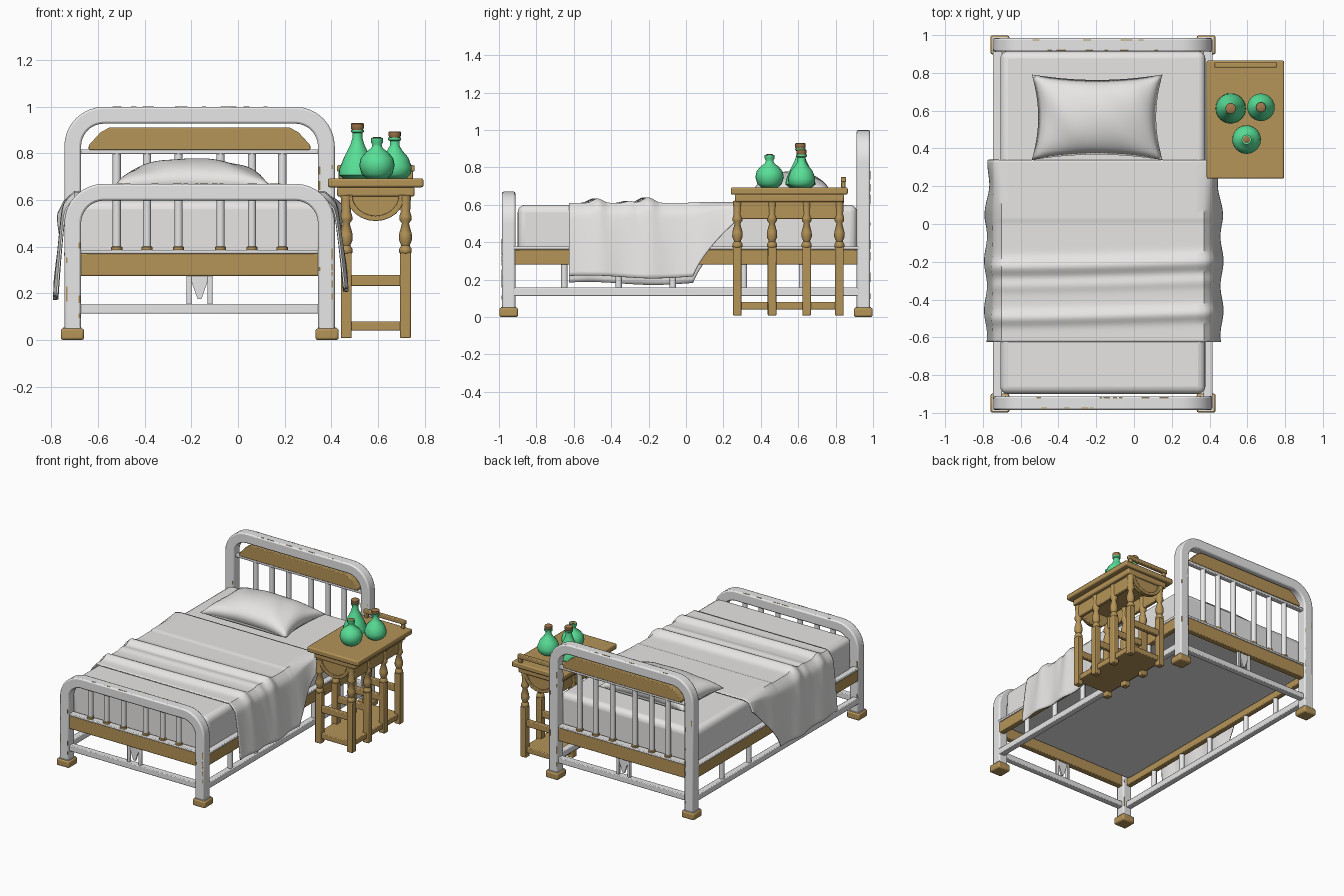
import bpy, bmesh, math, random
from mathutils import Vector

if "Cube" in bpy.data.objects:
    bpy.data.objects.remove(bpy.data.objects["Cube"])

random.seed(4)


def material(name, rgb):
    m = bpy.data.materials.new(name)
    m.diffuse_color = (*rgb, 1)
    m.use_nodes = True
    m.node_tree.nodes["Principled BSDF"].inputs["Base Color"].default_value = m.diffuse_color
    return m


PAINT = material("white paint", (0.80, 0.80, 0.80))
LINEN = material("bed linen", (0.86, 0.85, 0.84))
WOOD = material("brown wood", (0.46, 0.295, 0.098))
GLASS = material("green glass", (0.10, 0.74, 0.31))
CORK = material("cork", (0.36, 0.19, 0.075))


def finish(name, bm, mat, bevel=0, angle=35, segments=2):
    bmesh.ops.recalc_face_normals(bm, faces=bm.faces)
    me = bpy.data.meshes.new(name)
    bm.to_mesh(me)
    bm.free()
    me.materials.append(mat)
    me.shade_smooth()
    me.set_sharp_from_angle(angle=math.radians(angle))
    ob = bpy.data.objects.new(name, me)
    bpy.context.collection.objects.link(ob)
    if bevel:
        b = ob.modifiers.new("bevel", 'BEVEL')
        b.width, b.segments = bevel, segments
        b.limit_method = 'ANGLE'
        b.angle_limit = math.radians(40)
    return ob


def box(name, x, y, z, mat, bevel=0.005, segments=2):
    bm = bmesh.new()
    bmesh.ops.create_cube(bm, size=1)
    for v in bm.verts:
        for i, r in enumerate((x, y, z)):
            v.co[i] = r[0] if v.co[i] < 0 else r[1]
    return finish(name, bm, mat, bevel, 35, segments)


def prism(name, pts, y0, y1, mat, bevel=0.005):
    """Extrude an x-z outline along y."""
    bm = bmesh.new()
    a = [bm.verts.new((x, y0, z)) for x, z in pts]
    b = [bm.verts.new((x, y1, z)) for x, z in pts]
    bm.faces.new(a)
    bm.faces.new(b)
    for i in range(len(pts)):
        j = (i + 1) % len(pts)
        bm.faces.new((a[i], a[j], b[j], b[i]))
    return finish(name, bm, mat, bevel)


def lathe(name, profile, x, y, mat, sides=12):
    """Revolve (radius, z) points around a vertical axis."""
    bm = bmesh.new()
    rings = [[bm.verts.new((x + r * math.cos(k * math.tau / sides),
                            y + r * math.sin(k * math.tau / sides), z))
              for k in range(sides)] for r, z in profile]
    for p, q in zip(rings, rings[1:]):
        for k in range(sides):
            m = (k + 1) % sides
            bm.faces.new((p[k], p[m], q[m], q[k]))
    bm.faces.new(rings[0])
    bm.faces.new(rings[-1])
    return finish(name, bm, mat, 0, 50)


def sheet(name, nu, nv, fn, mat, thick):
    bm = bmesh.new()
    g = [[bm.verts.new(fn(i / nu, j / nv)) for j in range(nv + 1)] for i in range(nu + 1)]
    for i in range(nu):
        for j in range(nv):
            bm.faces.new((g[i][j], g[i + 1][j], g[i + 1][j + 1], g[i][j + 1]))
    ob = finish(name, bm, mat, 0, 40)
    s = ob.modifiers.new("thickness", 'SOLIDIFY')
    s.thickness, s.offset = thick, 0
    return ob


# Bed ends: arched frame, feet, panels, spindles
X0, X1, MID = -0.745, 0.415, -0.165


def arch(name, y0, y1, top, w=0.072, radius=0.17):
    def outline(d):
        r = radius - d
        pts = [(X0 + d, 0.03)]
        for cx, a0 in ((X0 + radius, 180), (X1 - radius, 90)):
            for k in range(9):
                a = math.radians(a0 - k * 90 / 8)
                pts.append((cx + r * math.cos(a), top - radius + r * math.sin(a)))
        return pts + [(X1 - d, 0.03)]
    return prism(name, outline(0) + outline(w)[::-1], y0, y1, PAINT, 0.009)


for end, yc, top, bar_top in (("foot", -0.948, 0.67, 0.62), ("head", 0.948, 1.0, 0.82)):
    arch(end + "board_frame", yc - 0.036, yc + 0.036, top)
    for x in (-0.71, 0.382):
        box(end + "_foot_block", (x - 0.05, x + 0.05), (yc - 0.05, yc + 0.05), (0, 0.05), WOOD, 0.01)
        box(end + "_foot_cap", (x - 0.04, x + 0.04), (yc - 0.041, yc + 0.041), (0.045, 0.054), PAINT, 0)
    box(end + "_wood_panel", (X0 + 0.06, X1 - 0.06), (yc - 0.022, yc + 0.022), (0.275, 0.37), WOOD)
    box(end + "_panel_cap", (X0 + 0.06, X1 - 0.06), (yc - 0.025, yc + 0.025), (0.37, 0.386), PAINT)
    box(end + "_low_rail", (X0 + 0.06, X1 - 0.06), (yc - 0.022, yc + 0.022), (0.113, 0.155), PAINT)
    for d in (-0.355, -0.225, -0.09, 0.09, 0.225, 0.355):
        lathe(end + "_spindle", [(0.018, 0.385), (0.018, bar_top)], MID + d, yc, PAINT)
        lathe(end + "_spindle_collar", [(0.024, 0.386), (0.024, 0.398), (0.018, 0.402)], MID + d, yc, WOOD)
    # short braces under the panel with a gusset between
    for s in (-1, 1):
        box(end + "_brace_post", (MID + s * 0.045 - 0.011, MID + s * 0.045 + 0.011),
            (yc - 0.011, yc + 0.011), (0.15, 0.28), PAINT)
    prism(end + "_brace_gusset", [(MID - 0.045, 0.28), (MID - 0.008, 0.175), (MID + 0.008, 0.175),
                                  (MID + 0.045, 0.28)], yc - 0.006, yc + 0.006, PAINT, 0)
    # worn paint slivers on the arch edges, front, back and top
    for k in range(14):
        n = random.uniform(0.015, 0.05)
        for yf in (yc - 0.0365, yc + 0.0365):
            x = random.choice((X0 + 0.011, X0 + 0.064, X1 - 0.011, X1 - 0.064))
            z = random.uniform(0.07, top - 0.24)
            box("worn_post_paint", (x - 0.003, x + 0.003), (yf - 0.001, yf + 0.001), (z, z + n), WOOD, 0)
        x, ys = random.uniform(X0 + 0.18, X1 - 0.23), random.choice((-0.026, 0.026))
        box("worn_top_paint", (x, x + n), (yc + ys - 0.003, yc + ys + 0.003), (top - 0.001, top + 0.001), WOOD, 0)

prism("headboard_wood_crest", [(-0.64, 0.815), (0.31, 0.815), (0.31, 0.835), (0.26, 0.89), (0.22, 0.912),
                               (-0.55, 0.912), (-0.59, 0.89), (-0.64, 0.835)], 0.925, 0.971, WOOD)
box("headboard_crest_rail", (-0.69, 0.36), (0.93, 0.966), (0.797, 0.817), PAINT)

# Side rails with short uprights
for x in (-0.722, 0.392):
    box("side_wood_rail", (x - 0.02, x + 0.02), (-0.93, 0.93), (0.28, 0.36), WOOD)
    box("side_rail_cap", (x - 0.024, x + 0.024), (-0.93, 0.93), (0.36, 0.378), PAINT)
    box("side_low_rail", (x - 0.022, x + 0.022), (-0.93, 0.93), (0.113, 0.158), PAINT)
    for y in (-0.65, -0.36, -0.07, 0.31, 0.62):
        lathe("side_upright", [(0.018, 0.15), (0.018, 0.285)], x, y, PAINT, 10)

# Mattress and pillow
box("mattress", (-0.708, 0.378), (-0.9, 0.915), (0.31, 0.6), LINEN, 0.04, 4)


def pillow(side):
    def fn(a, b):
        u, v = 2 * a - 1, 2 * b - 1
        puff = max(0, (1 - u * u) * (1 - v * v)) ** 0.45
        x = -0.195 + 0.345 * u * (1 - 0.1 * (1 - v * v))
        y = 0.565 + 0.225 * v * (1 - 0.13 * (1 - u * u))
        wrinkle = 0.008 * math.sin(9 * u + 4 * v) * abs(u) * puff
        return (x, y, 0.655 + (0.122 * puff + wrinkle if side > 0 else -0.06 * puff))
    return fn


for label, s in (("top", 1), ("underside", -1)):
    sheet("pillow_" + label, 28, 24, pillow(s), LINEN, 0.004)


# Blanket draped over both sides, lower corner pulled back near the pillow
def blanket(a, b):
    y = -0.625 + 0.965 * b
    skew = 0.03 * math.sin(3 * a + 1)

    def ridge(c, w, h):
        return h * math.exp(-((y + skew - c) / w) ** 2)
    fold = ridge(-0.47, 0.035, 0.024) + ridge(-0.2, 0.04, 0.03) + ridge(-0.3, 0.03, 0.01)
    top = 0.606 + fold + (0.005 if y > 0.02 else 0)
    lift = 0.36 * max(0, (y - 0.04) / 0.3) ** 0.75
    if 0.3 <= a <= 0.7:
        return (-0.70 + 1.07 * (a - 0.3) / 0.4, y, top)
    left = a < 0.3
    t = (0.3 - a) / 0.3 if left else (a - 0.7) / 0.3
    low = (0.18 if left else 0.215) + lift + 0.008 * math.sin(9 * y)
    flare = 0.052 if left else 0.062
    out = 0.03 * min(1, t * 8) + flare * t ** 0.7 * (1 - lift) + t * 0.008 * math.sin(24 * y) + 0.25 * fold * (1 - t)
    z = top + (low - top) * t
    return (-0.70 - out if left else 0.37 + out, y, z)


sheet("blanket", 60, 70, blanket, LINEN, 0.008)

# Bedside table: top, aprons, legs, shelves, gallery rail
box("table_top", (0.385, 0.795), (0.24, 0.865), (0.655, 0.693), WOOD, 0.008)
box("table_moulding", (0.425, 0.757), (0.262, 0.845), (0.615, 0.657), WOOD, 0.008)
for x in (0.464, 0.718):
    box("table_side_apron", (x - 0.013, x + 0.013), (0.275, 0.825), (0.525, 0.62), WOOD)
    for y in (0.275, 0.46, 0.645, 0.82):
        box("table_leg_lower", (x - 0.023, x + 0.023), (y - 0.023, y + 0.023), (0.008, 0.375), WOOD)
        lathe("table_leg_upper", [(0.022, 0.37), (0.027, 0.375), (0.027, 0.39), (0.018, 0.405), (0.028, 0.43),
                                  (0.027, 0.455), (0.015, 0.5), (0.026, 0.515), (0.026, 0.53), (0.02, 0.55),
                                  (0.024, 0.62)], x, y, WOOD)
for y in (0.275, 0.46, 0.645, 0.82):
    box("table_cross_bar", (0.46, 0.72), (y - 0.015, y + 0.015), (0.232, 0.278), WOOD)
box("table_bottom_shelf", (0.455, 0.725), (0.265, 0.83), (0.04, 0.08), WOOD)
bow = [(0.59 + 0.125 * math.cos(math.radians(a)), 0.622 - 0.112 * math.sin(math.radians(a)))
       for a in range(0, 181, 15)]
inner = [(0.59 + 0.8 * (x - 0.59), 0.622 + 0.8 * (z - 0.622)) for x, z in bow]
for y0, y1, f0, f1 in ((0.268, 0.292, 0.258, 0.27), (0.805, 0.83, 0.828, 0.84)):
    prism("table_bow_apron", bow, y0, y1, WOOD)
    prism("table_bow_carving", bow + inner[::-1], f0, f1, WOOD, 0.003)
box("gallery_rail", (0.425, 0.757), (0.828, 0.856), (0.722, 0.75), WOOD)
for x in (0.445, 0.737):
    box("gallery_post", (x - 0.013, x + 0.013), (0.83, 0.854), (0.69, 0.725), WOOD)

# Bottles with corks
Z = 0.693
for x, y, prof, r, zc, zt in (
        (0.512, 0.612, [(0.06, 0), (0.08, 0.015), (0.078, 0.04), (0.055, 0.095), (0.03, 0.145), (0.021, 0.175),
                        (0.021, 0.195), (0.028, 0.2), (0.028, 0.208)], 0.028, 0.9, 0.93),
        (0.672, 0.618, [(0.05, 0), (0.07, 0.02), (0.073, 0.05), (0.058, 0.09), (0.032, 0.12), (0.021, 0.14),
                        (0.021, 0.16), (0.028, 0.165), (0.028, 0.175)], 0.026, 0.867, 0.895),
        (0.596, 0.447, [(0.045, 0), (0.066, 0.02), (0.076, 0.055), (0.07, 0.085), (0.05, 0.11), (0.024, 0.13),
                        (0.02, 0.145), (0.026, 0.155), (0.026, 0.174)], 0.019, 0.86, 0.871)):
    lathe("bottle", [(q, Z + h) for q, h in prof], x, y, GLASS, 24)
    lathe("bottle_cork", [(r * 0.7, zc - 0.01), (r * 0.8, zc), (r, zc + 0.008), (r, zt - 0.003), (r * 0.85, zt)],
          x, y, CORK, 16)
